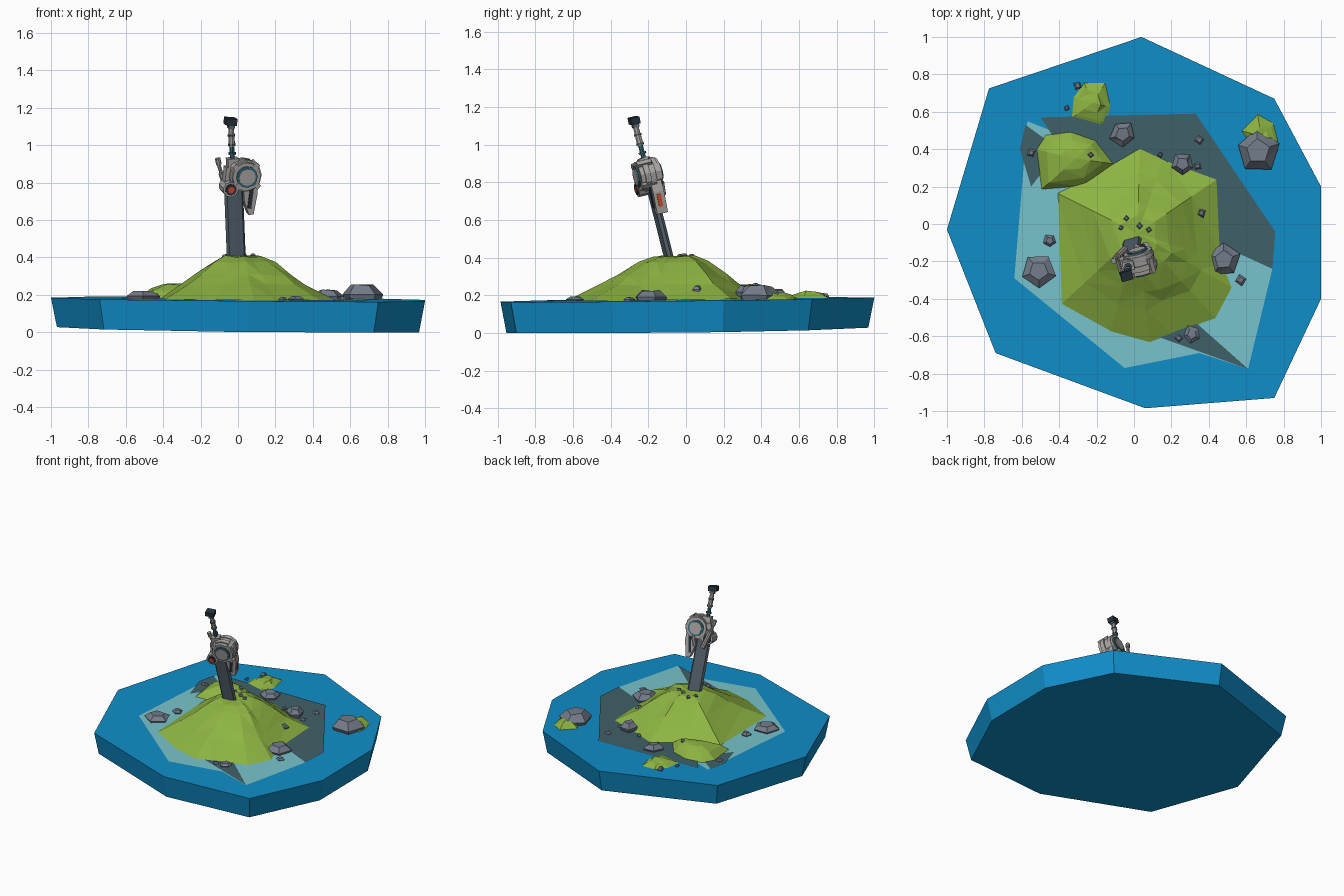
import bpy, bmesh, random
from math import pi, cos, sin, radians
from mathutils import Vector, Matrix

if "Cube" in bpy.data.objects:
    bpy.data.objects.remove(bpy.data.objects["Cube"])

random.seed(7)

def mat(name, rgb):
    m = bpy.data.materials.new(name)
    m.diffuse_color = (*rgb, 1)
    m.use_nodes = True
    m.node_tree.nodes["Principled BSDF"].inputs["Base Color"].default_value = m.diffuse_color
    return m

WATER = mat("water_blue", (0.005, 0.27, 0.58))
SAND = mat("shallow_cyan", (0.19, 0.55, 0.61))
SILT = mat("wet_teal", (0.05, 0.12, 0.14))
GRASS = mat("grass_green", (0.27, 0.46, 0.055))
STONE = mat("stone_grey", (0.17, 0.20, 0.25))
STEEL = mat("blade_steel", (0.09, 0.125, 0.155))
METAL = mat("pale_metal", (0.40, 0.38, 0.37))
DARK = mat("dark_metal", (0.02, 0.032, 0.045))
TEAL = mat("teal_trim", (0.03, 0.16, 0.21))
RED = mat("orange_lamp", (0.6, 0.08, 0.03))

def level(x, y):
    """Height of the slightly tilted water surface."""
    return 0.178 - 0.007 * x + 0.011 * y

def add(name, bm, material, matrix=None):
    bmesh.ops.recalc_face_normals(bm, faces=bm.faces)
    me = bpy.data.meshes.new(name)
    bm.to_mesh(me)
    bm.free()
    me.materials.append(material)
    ob = bpy.data.objects.new(name, me)
    if matrix:
        ob.matrix_world = matrix
    bpy.context.collection.objects.link(ob)
    return ob

def loft(name, rings, material, apex=None, matrix=None, bottom=True, tri=False):
    """Skin a stack of equal-count rings, closed by a cap or an apex."""
    bm = bmesh.new()
    rows = [[bm.verts.new(p) for p in r] for r in rings]
    n = len(rows[0])
    for a, b in zip(rows, rows[1:]):
        for i in range(n):
            j = (i + 1) % n
            bm.faces.new((a[i], a[j], b[j], b[i]))
    if bottom:
        bm.faces.new(rows[0][::-1])
    if apex:
        t = bm.verts.new(apex)
        for i in range(n):
            bm.faces.new((rows[-1][i], rows[-1][(i + 1) % n], t))
    else:
        bm.faces.new(rows[-1])
    if tri:
        bmesh.ops.triangulate(bm, faces=[f for f in bm.faces if len(f.verts) == 4])
    return add(name, bm, material, matrix)

def sheet(name, pts, lift, material):
    bm = bmesh.new()
    bm.faces.new([bm.verts.new((x, y, level(x, y) + lift)) for x, y in pts])
    return add(name, bm, material)

def mound(name, outline, centre, steps, jitter):
    """Grassy mound: outline shrunk to a centre; steps are (scale, height)."""
    rings = []
    for k, (s, h) in enumerate(steps):
        ring = []
        for x, y in outline:
            q = s * (1 + (random.uniform(-jitter, jitter) if k else 0))
            px = centre[0] + (x - centre[0]) * q
            py = centre[1] + (y - centre[1]) * q
            dz = random.uniform(-1, 1) * jitter * 0.1 if k else 0
            ring.append((px, py, level(px, py) + h + dz))
        rings.append(ring)
    return loft(name, rings, GRASS, (*centre, level(*centre) + steps[-1][1] + 0.004), tri=True)

# Water slab
edge = [(0.04, 1), (-0.775, 0.725), (-1, -0.03), (-0.74, -0.69), (0.06, -0.985),
        (0.75, -0.93), (1, -0.40), (1, 0.20), (0.75, 0.67)]
loft("water_slab", [[(x * .968, y * .968, max(0, 0.015 - 0.013 * x + 0.014 * y)) for x, y in edge],
                    [(x, y, level(x, y)) for x, y in edge]], WATER)

# Shallows around the island
sheet("shallow_water", [(-.57, .55), (-.64, -.29), (-.05, -.77), (.35, -.69), (.61, -.775),
                        (.74, -.24), (.3, .2)], 0.003, SAND)
sheet("wet_sand", [(-.5, .57), (-.42, .45), (-.1, .1), (.2, -.02), (.5, -.13), (.74, -.24),
                   (.755, -.04), (.33, .59)], 0.005, SILT)
sheet("wet_sand_point", [(.12, -.6), (.61, -.775), (.3, -.5)], 0.005, SILT)
sheet("wet_sand_corner", [(-.61, .40), (-.58, .53), (-.4, .4), (-.55, .2)], 0.005, SILT)

# Grassy mounds
mound("main_hill", [(-.40, -.44), (-.13, -.59), (.085, -.65), (.22, -.6), (.45, -.52), (.54, -.35),
                    (.48, -.2), (.46, .25), (.16, .36), (.03, .42), (-.26, .25), (-.42, .17)],
      (0.02, -0.05), [(1, -.006), (.69, .085), (.54, .135), (.34, .2), (.21, .228)], 0.06)
mound("side_hill", [(-.53, .4), (-.5, .18), (-.25, .2), (-.1, .32), (-.2, .45), (-.34, .5), (-.48, .48)],
      (-.31, .35), [(1, -.004), (.72, .045), (.35, .072)], 0.07)
mound("grass_islet_back", [(-.33, .68), (-.34, .56), (-.16, .51), (-.12, .62), (-.15, .76), (-.27, .76)],
      (-.22, .65), [(1, -.004), (.75, .018), (.4, .032)], 0.07)
mound("grass_islet_right", [(.57, .5), (.66, .36), (.77, .38), (.77, .46), (.75, .54), (.66, .59)],
      (.68, .47), [(1, -.004), (.75, .018), (.4, .03)], 0.07)

# Rocks: x, y, radius, height, extra base height
def rock(i, x, y, r, h, base=0.0):
    n = 5 if r > 0.03 else 4
    turn = random.uniform(0, 2 * pi)
    z = level(x, y) + base
    jit = [random.uniform(0.88, 1.12) for _ in range(n)]
    rings = [[(x + r * s * jit[k] * cos(turn + 2 * pi * k / n),
               y + r * s * jit[k] * sin(turn + 2 * pi * k / n),
               z + h * f * (random.uniform(.85, 1.1) if f > 0 else 1)) for k in range(n)]
             for s, f in ((.85, -.15), (1, .35), (.55, .95))]
    loft(f"rock_{i}", rings, STONE, tri=True)

rocks = [(.66, .39, .115, .075), (-.51, -.25, .1, .042), (-.06, .48, .07, .05),
         (.26, .32, .06, .055, .02), (.48, -.19, .095, .055), (.31, -.59, .05, .025),
         (.24, -.61, .022, .02), (.57, -.3, .03, .02), (.36, .06, .028, .03, .045),
         (-.45, -.09, .035, .03), (-.55, .38, .025, .02), (-.3, .74, .024, .025),
         (-.36, .62, .016, .015), (.14, .37, .017, .02, .01), (.35, .45, .027, .02),
         (.34, .31, .022, .02), (-.23, .37, .018, .02, .065), (-.04, .03, .016, .018, .225),
         (.03, -.01, .02, .018, .228), (.08, -.03, .016, .015, .228), (-.07, -.02, .016, .015, .225)]
for i, data in enumerate(rocks):
    rock(i, *data)

# Sword frame: leaning and slightly turned, local z runs up the blade
tilt = Vector((0, 0, 1)).rotation_difference(Vector((-.03, -.19, .75))).to_matrix().to_4x4()
FRAME = Matrix.Translation((-.008, -.083, .37)) @ tilt @ Matrix.Rotation(radians(14), 4, 'Z')

def box(name, loc, size, material, roll=0):
    bm = bmesh.new()
    bmesh.ops.create_cube(bm, size=1, matrix=Matrix.Diagonal((*size, 1)))
    return add(name, bm, material,
               FRAME @ Matrix.Translation(loc) @ Matrix.Rotation(radians(roll), 4, 'Y'))

def rod(name, a, b, r, material, sides=8, r2=None):
    """Cylinder or cone between two points in the sword frame."""
    a, b = Vector(a), Vector(b)
    bm = bmesh.new()
    bmesh.ops.create_cone(bm, cap_ends=True, segments=sides, radius1=r,
                          radius2=r if r2 is None else r2, depth=(b - a).length)
    q = Vector((0, 0, 1)).rotation_difference(b - a).to_matrix().to_4x4()
    return add(name, bm, material, FRAME @ Matrix.Translation((a + b) / 2) @ q)

def drum(name, x, z, r, y0, y1, material, sides=12):
    return rod(name, (x, y0, z), (x, y1, z), r, material, sides)

# Blade: hexagonal section
section = [(-.052, 0), (-.04, -.016), (.04, -.016), (.052, 0), (.04, .016), (-.04, .016)]
loft("blade", [[(x, y, z) for x, y in section] for z in (-.03, .46)], STEEL, matrix=FRAME)

# Guard housing with large drum
CX, CZ = .058, .487
box("guard_core", (.0, 0, .47), (.10, .06, .12), METAL, 8)
box("guard_collar", (0, 0, .555), (.06, .05, .05), METAL)
drum("main_drum", CX, CZ, .078, -.072, .045, METAL)
drum("drum_rim", CX, CZ, .088, -.05, -.02, METAL)
drum("drum_back_rim", CX, CZ, .084, .01, .032, METAL)
drum("drum_ring", CX, CZ, .058, -.08, .052, TEAL)
drum("drum_cap", CX, CZ, .046, -.086, .058, METAL)
for k in range(4):
    a = radians(45 + 90 * k)
    box(f"drum_clamp_{k}", (CX + .078 * cos(a), -.035, CZ + .078 * sin(a)), (.03, .08, .028), METAL,
        -45 - 90 * k)

# Small drum with lamp
drum("small_drum", -.032, .425, .042, -.07, .03, METAL, 10)
drum("small_drum_ring", -.032, .425, .031, -.076, .034, DARK, 10)
drum("lamp", -.032, .425, .019, -.08, .037, RED, 8)

# Side bracket reaching down the blade
bracket = [(.05, .45), (.125, .45), (.125, .38), (.098, .265), (.072, .265), (.05, .34)]
loft("side_bracket", [[(x, y, z) for x, z in bracket] for y in (-.028, .032)], METAL, matrix=FRAME)
box("bracket_light", (.112, 0, .335), (.012, .022, .07), RED, 13)
box("bracket_trim", (.085, 0, .36), (.02, .07, .12), DARK, 10)

# Diagonal pistons
rod("piston_body", (-.015, .045, .36), (-.052, .045, .49), .017, METAL)
rod("piston_rod", (-.05, .045, .48), (-.068, .045, .55), .010, METAL)
rod("piston_cap", (-.064, .045, .54), (-.070, .045, .575), .015, METAL)
rod("hose", (.045, .045, .36), (.07, .045, .43), .014, METAL)

# Grip and pommel
rod("grip_lower", (0, 0, .56), (0, 0, .66), .013, TEAL)
rod("grip_upper", (0, 0, .645), (0, 0, .76), .018, METAL, r2=.015)
for z in (.60, .65, .70):
    rod(f"grip_band_{int(z * 100)}", (0, 0, z), (0, 0, z + .01), .021, STEEL)
box("pommel", (-.002, 0, .783), (.062, .05, .036), DARK, 10)
box("pommel_neck", (0, 0, .758), (.034, .034, .025), STEEL)
